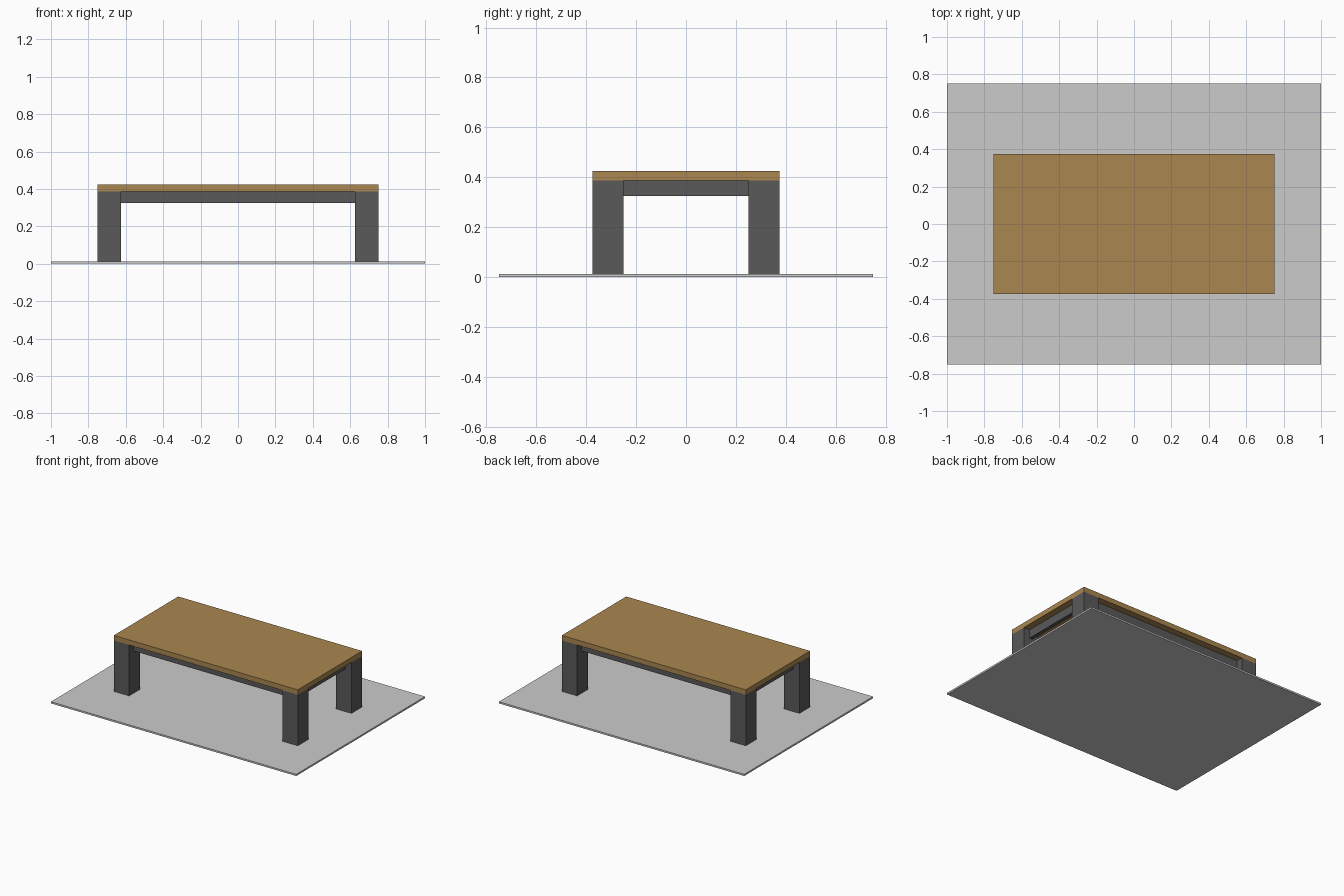
import bpy

if "Cube" in bpy.data.objects:
    bpy.data.objects.remove(bpy.data.objects["Cube"])


def material(name, rgb):
    m = bpy.data.materials.new(name)
    m.diffuse_color = (*rgb, 1)
    m.use_nodes = True
    m.node_tree.nodes["Principled BSDF"].inputs["Base Color"].default_value = m.diffuse_color
    return m


def box(name, center, size, mat=None):
    bpy.ops.mesh.primitive_cube_add(size=1, location=center)
    o = bpy.context.object
    o.name = name
    o.scale = size
    bpy.ops.object.transform_apply(location=False, rotation=False, scale=True)
    if mat:
        o.data.materials.append(mat)
    return o


wood = material("brown_wood", (0.40, 0.24, 0.08))
black = material("black_frame", (0.1, 0.1, 0.1))

FLOOR, LEG_H, TOP_H = 0.0125, 0.375, 0.0375
LEG = 0.125
LX, LY = 0.6875, 0.3125            # leg centres
UNDER = FLOOR + LEG_H              # underside of the tabletop
RAIL_H, RAIL_T = 0.0625, 0.025

# Floor slab and tabletop
box("floor_slab", (0, 0, FLOOR / 2), (2, 1.5, FLOOR))
box("tabletop", (0, 0, UNDER + TOP_H / 2), (1.5, 0.75, TOP_H), wood)

# Four square legs
for sx, xn in ((-1, "left"), (1, "right")):
    for sy, yn in ((-1, "front"), (1, "back")):
        box(f"{yn}_{xn}_leg", (sx * LX, sy * LY, FLOOR + LEG_H / 2),
            (LEG, LEG, LEG_H), black)

# Rails between the legs, set back from the outer faces
rail_z = UNDER - RAIL_H / 2
for s, yn, xn in ((-1, "front", "left"), (1, "back", "right")):
    box(f"{yn}_rail", (0, s * LY, rail_z),
        (2 * LX - LEG, RAIL_T, RAIL_H), black)
    box(f"{xn}_rail", (s * LX, 0, rail_z),
        (RAIL_T, 2 * LY - LEG, RAIL_H), black)
